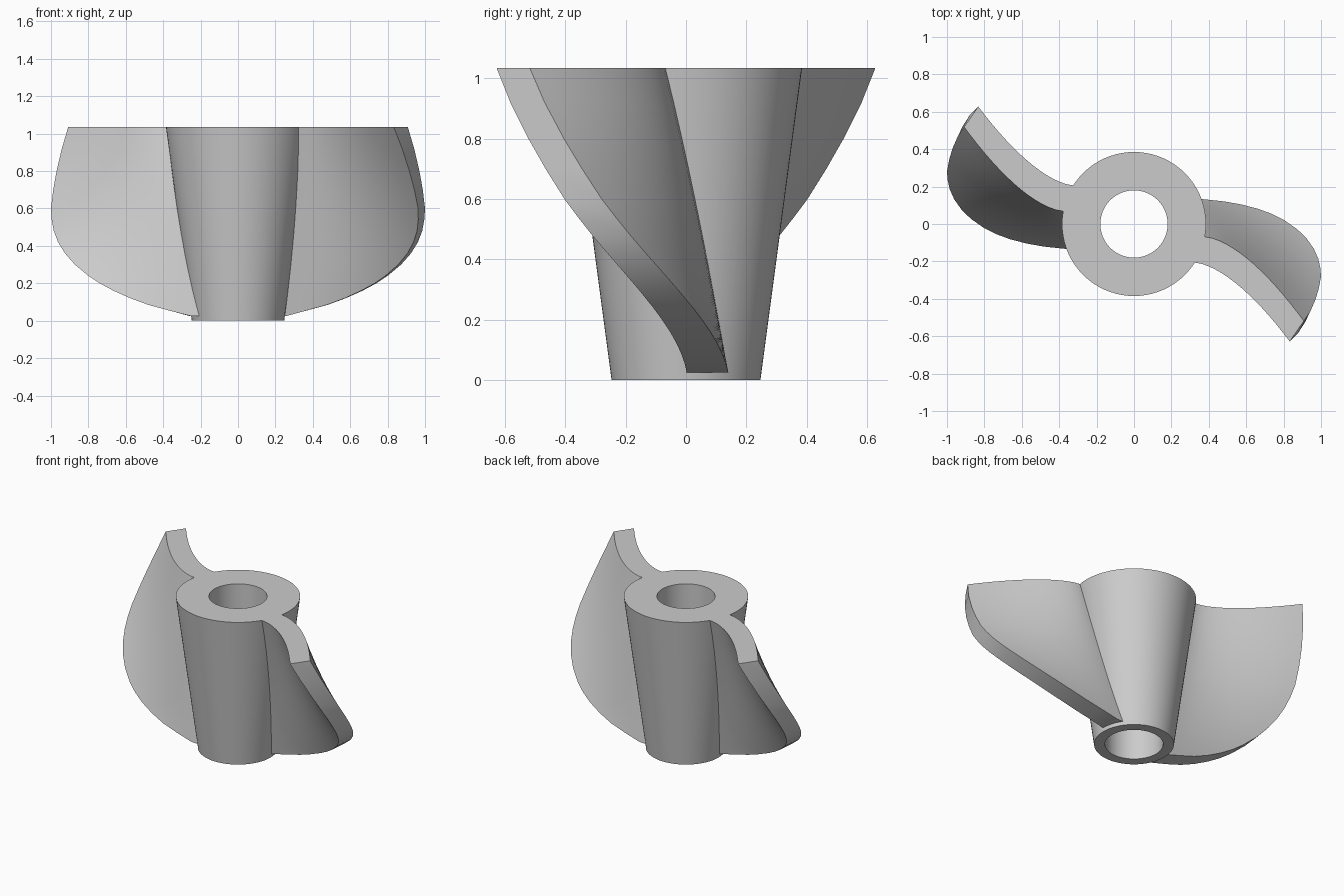
import bpy, bmesh, math

if "Cube" in bpy.data.objects:
    bpy.data.objects.remove(bpy.data.objects["Cube"])

HEIGHT, BASE_R, TOP_R, BORE_R = 1.035, 0.247, 0.385, 0.18

grey = bpy.data.materials.new("plain grey")
grey.use_nodes = True
colour = (0.6, 0.6, 0.6, 1)
grey.diffuse_color = colour
grey.node_tree.nodes["Principled BSDF"].inputs["Base Color"].default_value = colour


def finish(bm, name):
    bmesh.ops.recalc_face_normals(bm, faces=bm.faces)
    mesh = bpy.data.meshes.new(name)
    bm.to_mesh(mesh)
    bm.free()
    mesh.materials.append(grey)
    obj = bpy.data.objects.new(name, mesh)
    bpy.context.collection.objects.link(obj)
    bpy.ops.object.select_all(action='DESELECT')
    obj.select_set(True)
    bpy.context.view_layer.objects.active = obj
    bpy.ops.object.shade_smooth_by_angle(angle=math.radians(35))
    return obj


def bridge(bm, a, b, closed=True):
    n = len(a)
    for i in range(n if closed else n - 1):
        j = (i + 1) % n
        bm.faces.new((a[i], a[j], b[j], b[i]))


# Tapered hub with a straight bore
bm = bmesh.new()
SIDES = 72
rings = []
for r, z in ((BASE_R, 0), (TOP_R, HEIGHT), (BORE_R, HEIGHT), (BORE_R, 0)):
    rings.append([bm.verts.new((r * math.cos(math.tau * i / SIDES),
                                r * math.sin(math.tau * i / SIDES), z))
                  for i in range(SIDES)])
for k in range(4):
    bridge(bm, rings[k], rings[(k + 1) % 4])
finish(bm, "hub")

# Blade outline: height and reach of the outer edge
OUTLINE = [(0.025, 0.25), (0.055, 0.37), (0.085, 0.48), (0.12, 0.575),
           (0.16, 0.665), (0.2, 0.74), (0.24, 0.8), (0.3, 0.872),
           (0.36, 0.925), (0.42, 0.962), (0.48, 0.985), (0.54, 0.996),
           (0.6, 1.0), (0.7, 0.988), (0.8, 0.97), (0.92, 0.942), (HEIGHT, 0.908)]
COLS = 14


def face_curve(z, root_y, tip_x):
    """One side of the blade at a height, from inside the hub to the tip."""
    hub_r = BASE_R + (TOP_R - BASE_R) * z / HEIGHT
    root_x = math.sqrt(hub_r ** 2 - root_y ** 2)
    inner_x = math.sqrt((hub_r - 0.02) ** 2 - root_y ** 2)
    tip_x = max(tip_x, root_x + 0.008)
    bend = 0.85 * z + 0.33 * z ** 3
    points = [(inner_x, root_y, z)]
    for i in range(COLS + 1):
        d = (tip_x - root_x) * i / COLS
        points.append((root_x + d, root_y - bend * d ** 1.6, z))
    return points


def make_blade(name, turn):
    bm = bmesh.new()
    loops = []
    for z, tip in OUTLINE:
        root = 0.145 - 0.185 * z - 0.02 * z ** 3
        back = face_curve(z, root, tip)
        front = face_curve(z, root - 0.138, tip - 0.075 * (z / HEIGHT) ** 1.3)
        loops.append([bm.verts.new((turn * x, turn * y, h))
                      for x, y, h in back + front[::-1]])
    for low, high in zip(loops, loops[1:]):
        bridge(bm, low, high)
    # Flat caps at the foot and the top
    for loop in (loops[0], loops[-1]):
        half = len(loop) // 2
        bridge(bm, loop[:half], loop[half:][::-1], closed=False)
    finish(bm, name)


make_blade("left_blade", 1)
make_blade("right_blade", -1)
